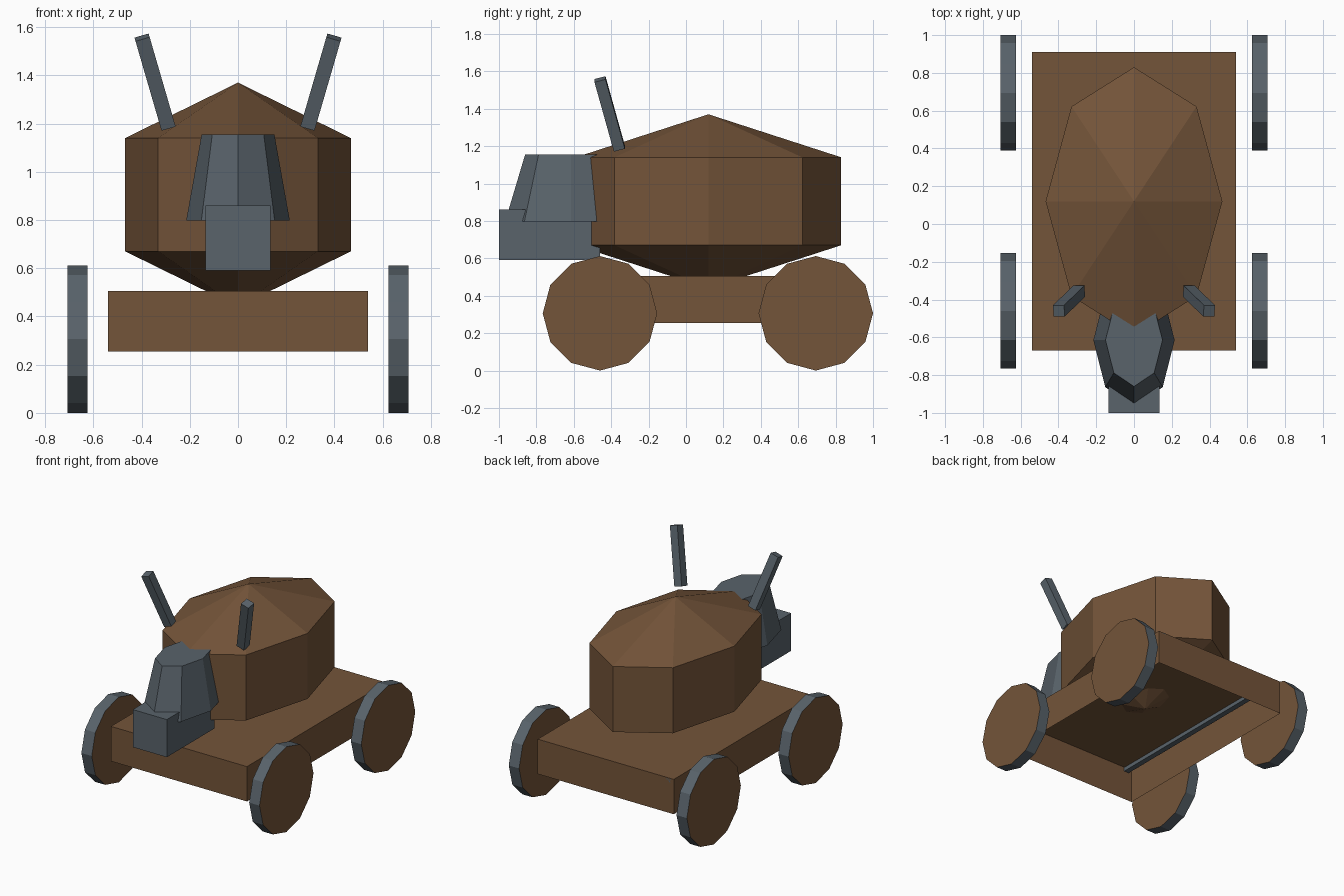
import bpy, bmesh, math
from mathutils import Matrix, Vector

if "Cube" in bpy.data.objects:
    bpy.data.objects.remove(bpy.data.objects["Cube"])


def material(name, rgb):
    m = bpy.data.materials.new(name)
    m.diffuse_color = (*rgb, 1)
    m.use_nodes = True
    m.node_tree.nodes["Principled BSDF"].inputs["Base Color"].default_value = m.diffuse_color
    return m


BROWN = material("wood brown", (0.174, 0.089, 0.041))
SLATE = material("slate grey", (0.100, 0.125, 0.147))


def finish(name, bm, *mats):
    bmesh.ops.recalc_face_normals(bm, faces=bm.faces)
    me = bpy.data.meshes.new(name)
    bm.to_mesh(me)
    bm.free()
    for m in mats:
        me.materials.append(m)
    ob = bpy.data.objects.new(name, me)
    bpy.context.collection.objects.link(ob)
    return ob


def box(name, lo, hi, mat, open_bottom=False):
    lo, hi = Vector(lo), Vector(hi)
    bm = bmesh.new()
    bmesh.ops.create_cube(bm, size=1, matrix=Matrix.Translation((lo + hi) / 2)
                          @ Matrix.Diagonal((*(hi - lo), 1)))
    if open_bottom:
        bm.normal_update()
        down = [f for f in bm.faces if f.normal.z < -0.9]
        bmesh.ops.delete(bm, geom=down, context='FACES_ONLY')
    return finish(name, bm, mat)


def octagon(bm, cy, rx, ry, z):
    return [bm.verts.new((rx * math.cos(i * math.pi / 4),
                          cy + ry * math.sin(i * math.pi / 4), z)) for i in range(8)]


def bridge(bm, a, b):
    for i in range(8):
        j = (i + 1) % 8
        bm.faces.new((a[i], a[j], b[j], b[i]))


def fan(bm, ring, tip):
    t = bm.verts.new(tip)
    for i in range(8):
        bm.faces.new((ring[i], ring[(i + 1) % 8], t))


# Chassis: thin tray, open underneath
box("chassis", (-0.54, -0.67, 0.255), (0.54, 0.91, 0.505), BROWN, open_bottom=True)

# Body: eight-sided drum with pointed roof and belly
bm = bmesh.new()
low = octagon(bm, 0.12, 0.468, 0.71, 0.67)
high = octagon(bm, 0.12, 0.468, 0.71, 1.14)
bridge(bm, low, high)
fan(bm, high, (0, 0.12, 1.37))
fan(bm, low, (0, 0.12, 0.44))
finish("body", bm, BROWN)

# Head: tapered eight-sided block
bm = bmesh.new()
low = octagon(bm, -0.615, 0.215, 0.352, 0.797)
high = octagon(bm, -0.615, 0.151, 0.245, 1.155)
bridge(bm, low, high)
bm.faces.new(low)
bm.faces.new(high)
finish("head", bm, SLATE)

# Snout
box("snout", (-0.135, -1.0, 0.59), (0.135, -0.46, 0.86), SLATE)

for side, label in ((1, "right"), (-1, "left")):
    # Horns: square bars leaning outward and forward
    bm = bmesh.new()
    tilt = Matrix.Rotation(side * 0.283, 4, 'Y') @ Matrix.Rotation(0.262, 4, 'X')
    bmesh.ops.create_cube(bm, size=1, matrix=Matrix.Translation((side * 0.344, -0.408, 1.372))
                          @ tilt @ Matrix.Diagonal((0.061, 0.061, 0.40, 1)))
    finish(label + "_horn", bm, SLATE)

    # Rails under the deck
    xs = sorted((side * 0.475, side * 0.515))
    box(label + "_rail", (xs[0], -0.67, 0.475), (xs[1], 0.91, 0.503), SLATE)

    # Wheels: twelve-sided discs, brown faces and grey rims
    for y, end in ((-0.46, "front"), (0.694, "rear")):
        bm = bmesh.new()
        bmesh.ops.create_cone(bm, cap_ends=True, segments=12, radius1=0.306, radius2=0.306,
                              depth=0.082, matrix=Matrix.Translation((side * 0.666, y, 0.306))
                              @ Matrix.Rotation(math.pi / 2, 4, 'Y'))
        bm.normal_update()
        for f in bm.faces:
            f.material_index = 0 if abs(f.normal.x) > 0.9 else 1
        finish(f"{end}_{label}_wheel", bm, BROWN, SLATE)
